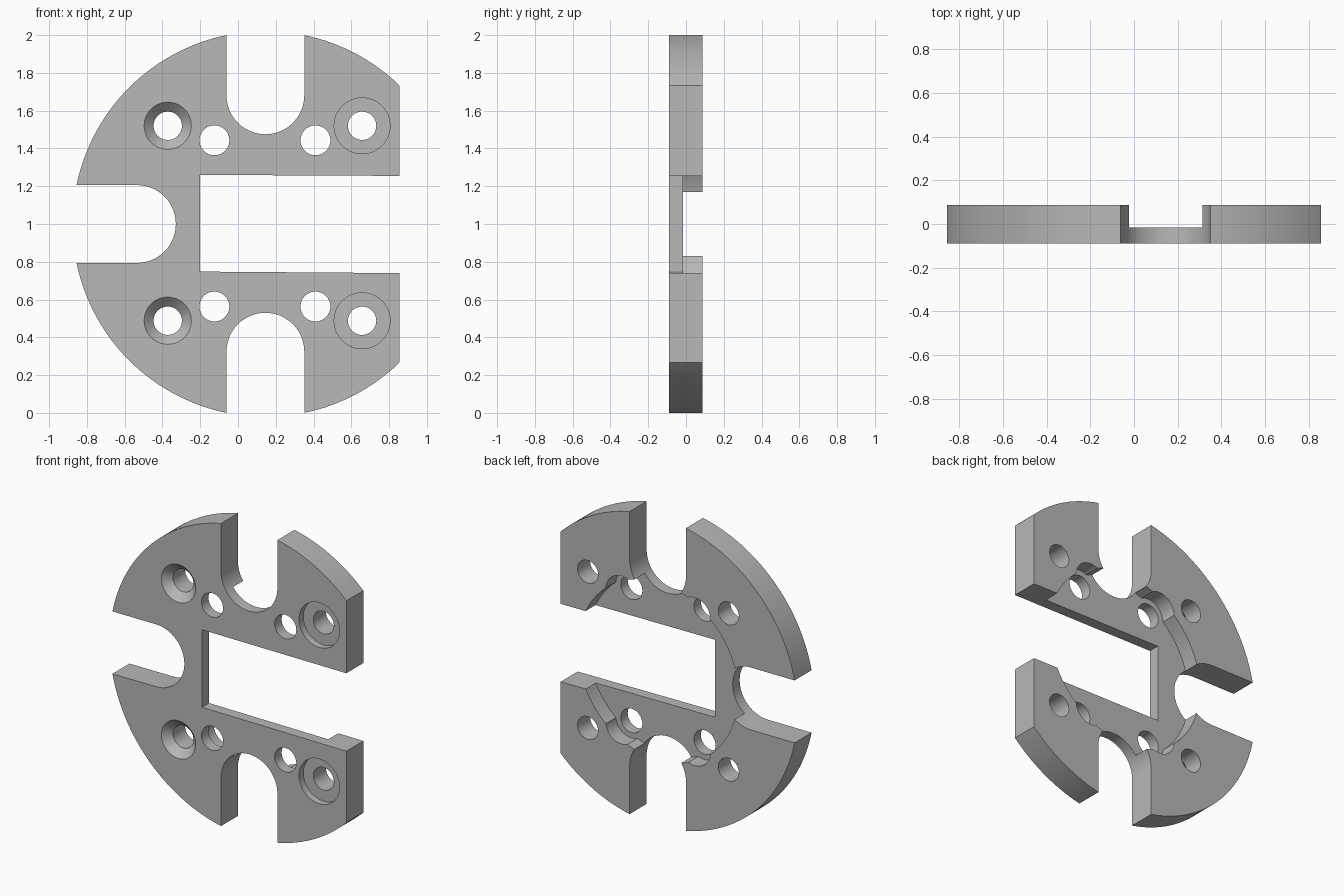
import bpy, bmesh
from math import sin, cos, pi, radians
from mathutils import Matrix

if "Cube" in bpy.data.objects:
    bpy.data.objects.remove(bpy.data.objects["Cube"], do_unlink=True)

CX, CZ = 0.145, 1.0          # disc centre
FRONT, BACK = -0.09, 0.087   # plate faces
FLOOR = -0.017               # floor of the rear recess
OUT = 0.2                    # cutters reach past the plate

steel = bpy.data.materials.new("plain grey")
steel.use_nodes = True
grey = (0.48, 0.48, 0.48, 1)
steel.diffuse_color = grey
steel.node_tree.nodes["Principled BSDF"].inputs["Base Color"].default_value = grey


def make(name, bm):
    bmesh.ops.recalc_face_normals(bm, faces=bm.faces)
    mesh = bpy.data.meshes.new(name)
    bm.to_mesh(mesh)
    bm.free()
    obj = bpy.data.objects.new(name, mesh)
    bpy.context.collection.objects.link(obj)
    return obj


def round_bar(name, x, z, y0, y1, r_front, r_back=None, sides=48):
    """Cylinder or cone along y."""
    bm = bmesh.new()
    place = Matrix.Translation((x, (y0 + y1) / 2, z)) @ Matrix.Rotation(pi / 2, 4, 'X')
    bmesh.ops.create_cone(bm, cap_ends=True, segments=sides, depth=y1 - y0,
                          radius1=r_back or r_front, radius2=r_front, matrix=place)
    return make(name, bm)


def prism(name, points):
    """Profile in x and z, extruded through the plate."""
    bm = bmesh.new()
    face = bm.faces.new([bm.verts.new((x, -OUT, z)) for x, z in points])
    new = bmesh.ops.extrude_face_region(bm, geom=[face])["geom"]
    bmesh.ops.translate(bm, vec=(0, 2 * OUT, 0),
                        verts=[v for v in new if isinstance(v, bmesh.types.BMVert)])
    return make(name, bm)


def slot(name, turn, distance):
    """U-shaped slot entering from the rim; turn is the entry direction."""
    r, steps = 0.206, 24
    pts = [(distance + r * cos(a), r * sin(a))
           for a in (pi / 2 + pi * i / steps for i in range(steps + 1))]
    pts += [(1.3, -r), (1.3, r)]
    c, s = cos(turn), sin(turn)
    return prism(name, [(CX + u * c - v * s, CZ + u * s + v * c) for u, v in pts])


plate = round_bar("slotted_plate", CX, CZ, FRONT, BACK, 1.0208, sides=160)
plate.data.materials.append(steel)

# Straight right side, central opening, rim slots and rear recess
cutters = [
    prism("side_cut", [(0.855, -1), (2, -1), (2, 3), (0.855, 3)]),
    prism("opening_cut", [(-0.2, 0.748), (1, 0.739), (1, 1.254), (-0.2, 1.26)]),
    slot("top_slot", pi / 2, 0.681),
    slot("bottom_slot", -pi / 2, 0.676),
    slot("left_slot", pi, 0.68),
    round_bar("recess_cut", CX, CZ, FLOOR, OUT, 0.587, sides=128),
]

# Holes, repeated above and below the centre
for side in (1, -1):
    z_pin = 1.003 + side * 0.44
    z_screw = 1.004 + side * 0.516
    for x in (-0.125, 0.41):
        cutters.append(round_bar("pin_hole", x, z_pin, -OUT, OUT, 0.079))
        cutters.append(round_bar("pin_relief", x, z_pin, FLOOR, OUT, 0.115))
    for x in (-0.372, 0.657):
        cutters.append(round_bar("screw_hole", x, z_screw, -OUT, OUT, 0.075))
    cutters.append(round_bar("countersink", -0.372, z_screw, FRONT - 0.01, FRONT + 0.05,
                             0.135, 0.075))
    cutters.append(round_bar("counterbore", 0.657, z_screw, -OUT, FRONT + 0.045, 0.148))

# Cut the plate, then drop the cutters
bpy.ops.object.select_all(action='DESELECT')
plate.select_set(True)
bpy.context.view_layer.objects.active = plate
for cutter in cutters:
    cutter.hide_render = True
    mod = plate.modifiers.new("cut", 'BOOLEAN')
    mod.operation = 'DIFFERENCE'
    mod.solver = 'EXACT'
    mod.object = cutter
    bpy.ops.object.modifier_apply(modifier=mod.name)
    bpy.data.objects.remove(cutter, do_unlink=True)

bpy.ops.object.shade_smooth_by_angle(angle=radians(30))
